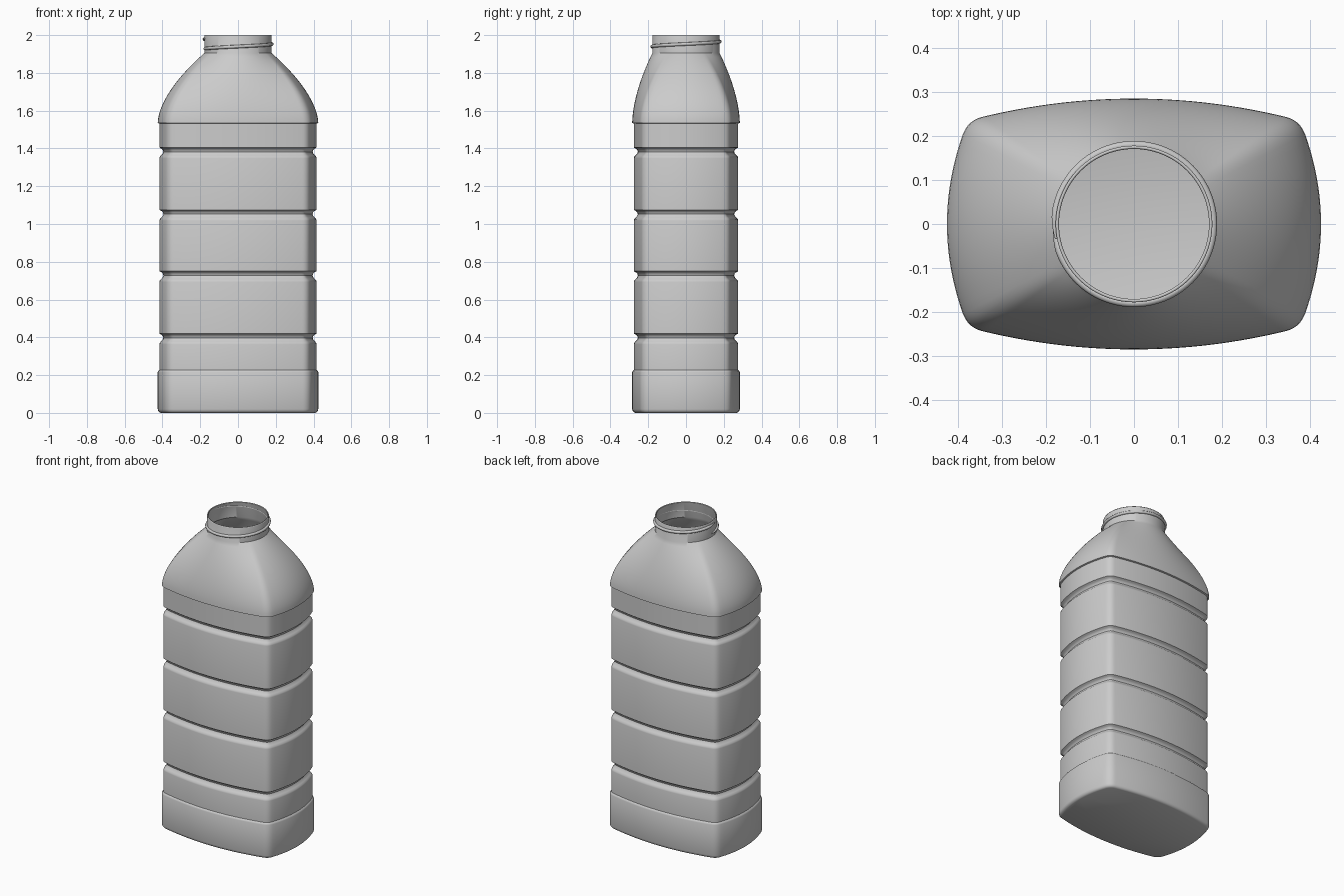
import bpy, bmesh, math
from mathutils import Vector

if "Cube" in bpy.data.objects:
    bpy.data.objects.remove(bpy.data.objects["Cube"])

NECK_R, NECK_Z, SHOULDER_Z = 0.178, 1.905, 1.535


def outline():
    """Bulged rectangle with rounded corners, counter-clockwise from +x."""
    quarter = [Vector((0.425 - 0.87 * y * y, y)) for y in (0.205 * i / 10 for i in range(11))]
    a, c, b = Vector((0.388, 0.205)), Vector((0.3763, 0.2375)), Vector((0.34, 0.2445))
    for i in range(1, 8):
        t = i / 8
        quarter.append(a * (1 - t) ** 2 + c * 2 * t * (1 - t) + b * t * t)
    quarter += [Vector((x, 0.285 - 0.35 * x * x)) for x in (0.34 * i / 14 for i in range(14, -1, -1))]
    half = quarter + [Vector((-p.x, p.y)) for p in quarter[-2::-1]]
    return half + [Vector((p.x, -p.y)) for p in half[-2:0:-1]]


BASE = outline()
N = len(BASE)


def inset_ring(z, d):
    ring = []
    for i, p in enumerate(BASE):
        tangent = (BASE[(i + 1) % N] - BASE[i - 1]).normalized()
        ring.append((p.x - tangent.y * d, p.y + tangent.x * d, z))
    return ring


def morph_ring(z, t, r=NECK_R):
    ring = []
    for p in BASE:
        q = p.lerp(p.normalized() * r, t)
        ring.append((q.x, q.y, z))
    return ring


# Base with rounded foot and a small step up to the body
rings = [inset_ring(z, d) for z, d in (
    (0, 0.016), (0.004, 0.008), (0.01, 0.003), (0.02, 0), (0.215, 0), (0.222, 0.003), (0.227, 0.009))]

# Four grip grooves
for z in (0.395, 0.725, 1.05, 1.38):
    for dz, d in ((-0.032, 0.009), (-0.024, 0.011), (-0.016, 0.018), (-0.008, 0.026),
                  (0.002, 0.030), (0.012, 0.027), (0.019, 0.020), (0.023, 0.012), (0.025, 0.009)):
        rings.append(inset_ring(z + dz, d))

# Shoulder overhang, then blend from the rounded rectangle to the round neck
rings.append(inset_ring(SHOULDER_Z - 0.003, 0.009))
for i in range(19):
    s = i / 18
    rings.append(morph_ring(SHOULDER_Z + (NECK_Z - SHOULDER_Z) * s, s ** 1.7))
rings += [morph_ring(1.995, 1), morph_ring(2.0, 1, NECK_R - 0.002)]

# Bottle shell
bm = bmesh.new()
verts = [[bm.verts.new(co) for co in ring] for ring in rings]
bm.faces.new(verts[0][::-1])
for lo, hi in zip(verts, verts[1:]):
    for i in range(N):
        j = (i + 1) % N
        bm.faces.new((lo[i], lo[j], hi[j], hi[i]))
mesh = bpy.data.meshes.new("bottle_body")
bm.to_mesh(mesh)
bm.free()
body = bpy.data.objects.new("bottle_body", mesh)
bpy.context.collection.objects.link(body)
bpy.context.view_layer.objects.active = body
body.select_set(True)
bpy.ops.object.shade_smooth_by_angle(angle=math.radians(35))
wall = body.modifiers.new("wall", "SOLIDIFY")
wall.thickness, wall.offset = 0.006, -1

# Screw thread: one rising turn around the neck, tapered at both ends
curve = bpy.data.curves.new("neck_thread", "CURVE")
curve.dimensions = "3D"
curve.bevel_depth, curve.bevel_resolution, curve.use_fill_caps = 0.009, 2, True
steps = 96
spline = curve.splines.new("POLY")
spline.points.add(steps)
for i, pt in enumerate(spline.points):
    s = i / steps
    a = math.pi + 2 * math.pi * 1.03 * s
    r = NECK_R + 0.002
    pt.co = (r * math.cos(a), r * math.sin(a), 1.926 + 0.055 * s, 1)
    pt.radius = min(1, 0.3 + 14 * min(s, 1 - s))
spline.use_smooth = True
bpy.context.collection.objects.link(bpy.data.objects.new("neck_thread", curve))
